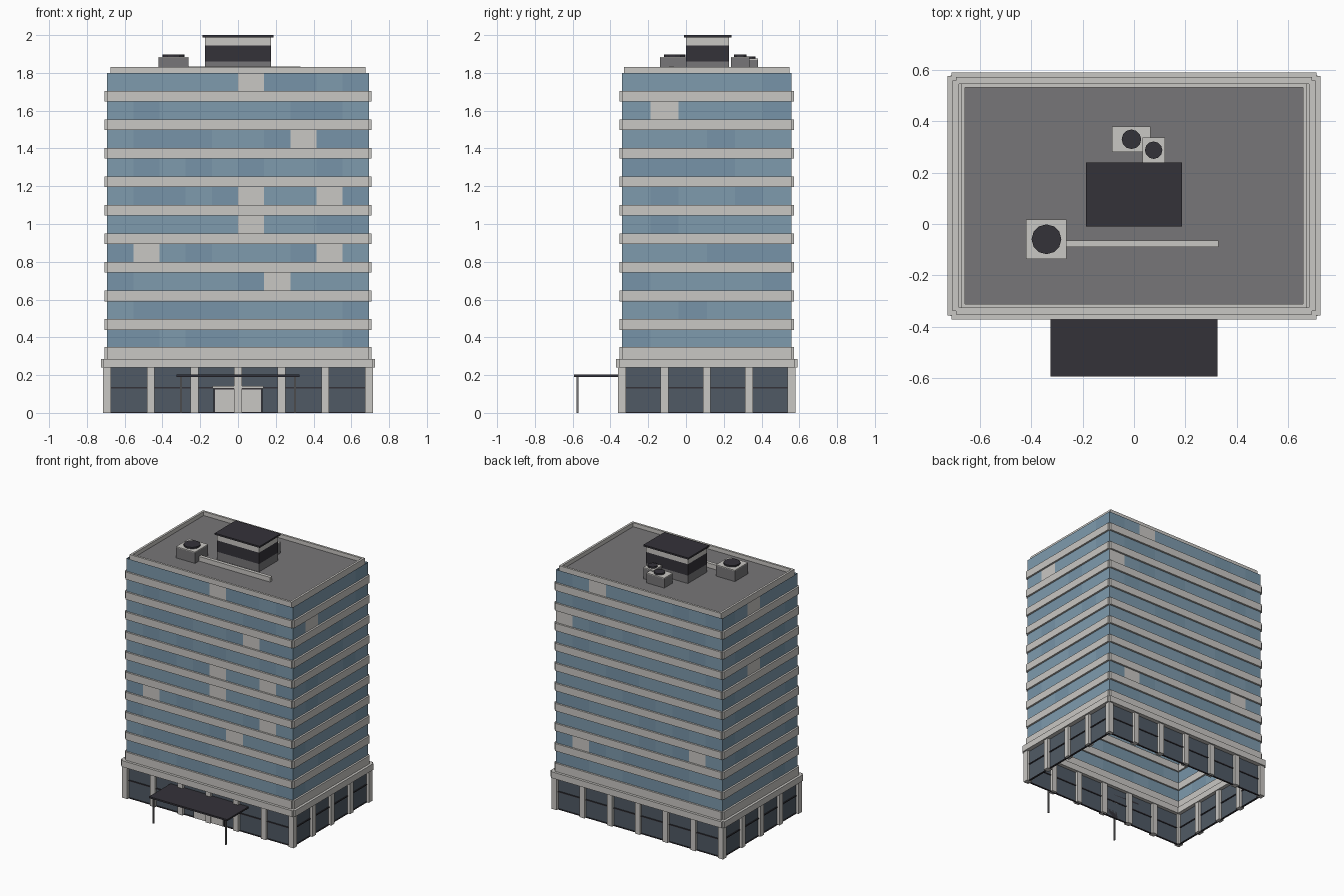
import bpy, bmesh, math, random

if "Cube" in bpy.data.objects:
    bpy.data.objects.remove(bpy.data.objects["Cube"])

random.seed(4)
HX, HY, CY = 0.693, 0.448, 0.11      # half width, half depth, depth centre of the tower
FLOOR, FIRST, BAND = 0.151, 0.44, 0.056


def material(name, r, g, b):
    m = bpy.data.materials.new(name)
    lin = [((c / 255 + 0.055) / 1.055) ** 2.4 for c in (r, g, b)]
    m.diffuse_color = (*lin, 1)
    m.use_nodes = True
    m.node_tree.nodes["Principled BSDF"].inputs["Base Color"].default_value = m.diffuse_color
    return m


CREAM = material("cream concrete", 201, 199, 195)
BLUE = material("blue glass", 126, 155, 174)
BLUE2 = material("deeper blue glass", 119, 148, 168)
SMOKE = material("smoky glass", 80, 90, 101)
DARK = material("charcoal", 52, 50, 57)
GREY = material("roof grey", 119, 118, 120)


def finish(name, bm, mats):
    me = bpy.data.meshes.new(name)
    bm.to_mesh(me)
    bm.free()
    for m in mats:
        me.materials.append(m)
    ob = bpy.data.objects.new(name, me)
    bpy.context.collection.objects.link(ob)
    return ob


def add_box(bm, x0, x1, y0, y1, z0, z1):
    v = bmesh.ops.create_cube(bm, size=1)["verts"]
    for p in v:
        p.co = (x1 if p.co.x > 0 else x0, y1 if p.co.y > 0 else y0, z1 if p.co.z > 0 else z0)


def boxes(name, mat, *specs):
    bm = bmesh.new()
    for s in specs:
        add_box(bm, *s)
    return finish(name, bm, [mat])


def ring(name, mat, hx, hy, out, inn, z0, z1):
    """Four wall strips around the tower, leaving notched outer corners."""
    s = []
    for d in (-1, 1):
        ys = sorted((CY + d * (hy - inn), CY + d * (hy + out)))
        xs = sorted((d * (hx - inn), d * (hx + out)))
        s.append((-hx, hx, *ys, z0, z1))
        s.append((*xs, CY - hy, CY + hy, z0, z1))
    return boxes(name, mat, *s)


def wall(name, side, cols, zs, mats, pick):
    """One flat wall of panes; columns run towards +x or +y."""
    bm = bmesh.new()
    for k in range(len(zs) - 1):
        for c in range(cols):
            pts = []
            for i, z in ((c, zs[k]), (c + 1, zs[k]), (c + 1, zs[k + 1]), (c, zs[k + 1])):
                t = 2 * i / cols - 1
                if side in ("front", "back"):
                    pts.append((t * HX, CY + (HY if side == "back" else -HY), z))
                else:
                    pts.append((HX if side == "right" else -HX, CY + t * HY, z))
            if side in ("back", "left"):
                pts.reverse()
            bm.faces.new([bm.verts.new(p) for p in pts]).material_index = pick(k, c)
    return finish(name, bm, mats)


# tower glass, with solid panels given as (floor, column)
solid = {
    "front": {(2, 6), (3, 1), (3, 8), (4, 5), (5, 5), (5, 8), (7, 7), (9, 5)},
    "back": {(9, 7), (7, 9), (1, 8), (2, 1)},
    "left": {(9, 3), (6, 3)},
    "right": {(8, 1)},
}
levels = [0.285] + [FIRST + BAND / 2 + FLOOR * i for i in range(9)] + [1.80]
for side, panels in solid.items():
    cols = 10 if side in ("front", "back") else 6
    wall(side + "_tower_glass", side, cols, levels, [BLUE, BLUE2, CREAM],
         lambda k, c: 2 if (k, c) in panels else int(random.random() < 0.35))
    wall(side + "_lobby_glass", side, 1, [0, 0.24], [SMOKE], lambda k, c: 0)

# floor bands and lobby cornice
ring("base_band", CREAM, HX, HY, 0.014, 0.012, 0.285, 0.348)
for i in range(9):
    z = FIRST + FLOOR * i
    ring(f"floor_band_{i + 1}", CREAM, HX, HY, 0.014, 0.012, z, z + BAND)
ring("lobby_cornice", CREAM, HX + 0.018, HY + 0.018, 0.015, 0.045, 0.239, 0.286)

# lobby mullions and sill
ring("lobby_mullion", DARK, HX, HY, 0.006, 0.006, 0.130, 0.138)
ring("lobby_sill", DARK, HX, HY, 0.006, 0.006, 0.0, 0.006)

# lobby pillars
spots = set()
for i in range(7):
    spots |= {(round(HX * (i / 3 - 1), 4), s) for s in (CY - HY, CY + HY)}
for i in range(5):
    spots |= {(s, round(CY + HY * (i / 2 - 1), 4)) for s in (-HX, HX)}
boxes("lobby_pillars", CREAM,
      *[(x - 0.021, x + 0.021, y - 0.021, y + 0.021, 0, 0.24) for x, y in sorted(spots)])

# entrance
F = CY - HY
boxes("door_frame", DARK, (-0.13, 0.13, F - 0.008, F, 0, 0.128))
boxes("doors", CREAM, (-0.121, -0.004, F - 0.013, F - 0.006, 0.004, 0.123),
      (0.004, 0.121, F - 0.013, F - 0.006, 0.004, 0.123))
boxes("door_lintel", CREAM, (-0.135, 0.135, F - 0.02, F, 0.128, 0.142))

# canopy
boxes("canopy", DARK, (-0.325, 0.325, -0.594, F, 0.190, 0.202))
boxes("canopy_posts", GREY, *[(x - 0.005, x + 0.005, -0.58, -0.57, 0, 0.19) for x in (-0.302, 0.302)])

# roof deck and parapet
RX, RY = 0.674, 0.437
boxes("roof_deck", GREY, (-RX + 0.005, RX - 0.005, CY - RY + 0.005, CY + RY - 0.005, 1.78, 1.80))
bm = bmesh.new()
for d in (-1, 1):
    add_box(bm, -RX, RX, *sorted((CY + d * RY, CY + d * (RY - 0.016))), 1.78, 1.83)
    add_box(bm, *sorted((d * RX, d * (RX - 0.016))), CY - RY + 0.016, CY + RY - 0.016, 1.78, 1.83)
finish("parapet", bm, [CREAM])

# penthouse in stacked layers
boxes("penthouse_base", GREY, (-0.175, 0.175, 0.0, 0.228, 1.80, 1.86))
boxes("penthouse_louvre", DARK, (-0.175, 0.175, 0.0, 0.228, 1.86, 1.945))
boxes("penthouse_fascia", CREAM, (-0.175, 0.175, 0.0, 0.228, 1.945, 1.988))
boxes("penthouse_roof", DARK, (-0.187, 0.187, -0.01, 0.24, 1.988, 2.0))

# rooftop cooling units, each with a cream lid and a fan
units = [(-0.42, -0.262, -0.137, 0.018, 1.885, 0.058),
         (-0.085, 0.065, 0.28, 0.38, 1.875, 0.038),
         (0.033, 0.12, 0.238, 0.337, 1.885, 0.034)]
for n, (x0, x1, y0, y1, top, r) in enumerate(units, 1):
    boxes(f"cooling_unit_{n}", GREY, (x0, x1, y0, y1, 1.80, top - 0.006))
    boxes(f"cooling_unit_lid_{n}", CREAM, (x0, x1, y0, y1, top - 0.006, top))
    bm = bmesh.new()
    v = bmesh.ops.create_cone(bm, cap_ends=True, segments=12, radius1=r, radius2=r, depth=0.012)["verts"]
    bmesh.ops.translate(bm, verts=v, vec=((x0 + x1) / 2, (y0 + y1) / 2, top + 0.006))
    finish(f"cooling_fan_{n}", bm, [DARK])

# rooftop duct
boxes("roof_duct", CREAM, (-0.262, 0.33, -0.09, -0.064, 1.80, 1.835))
